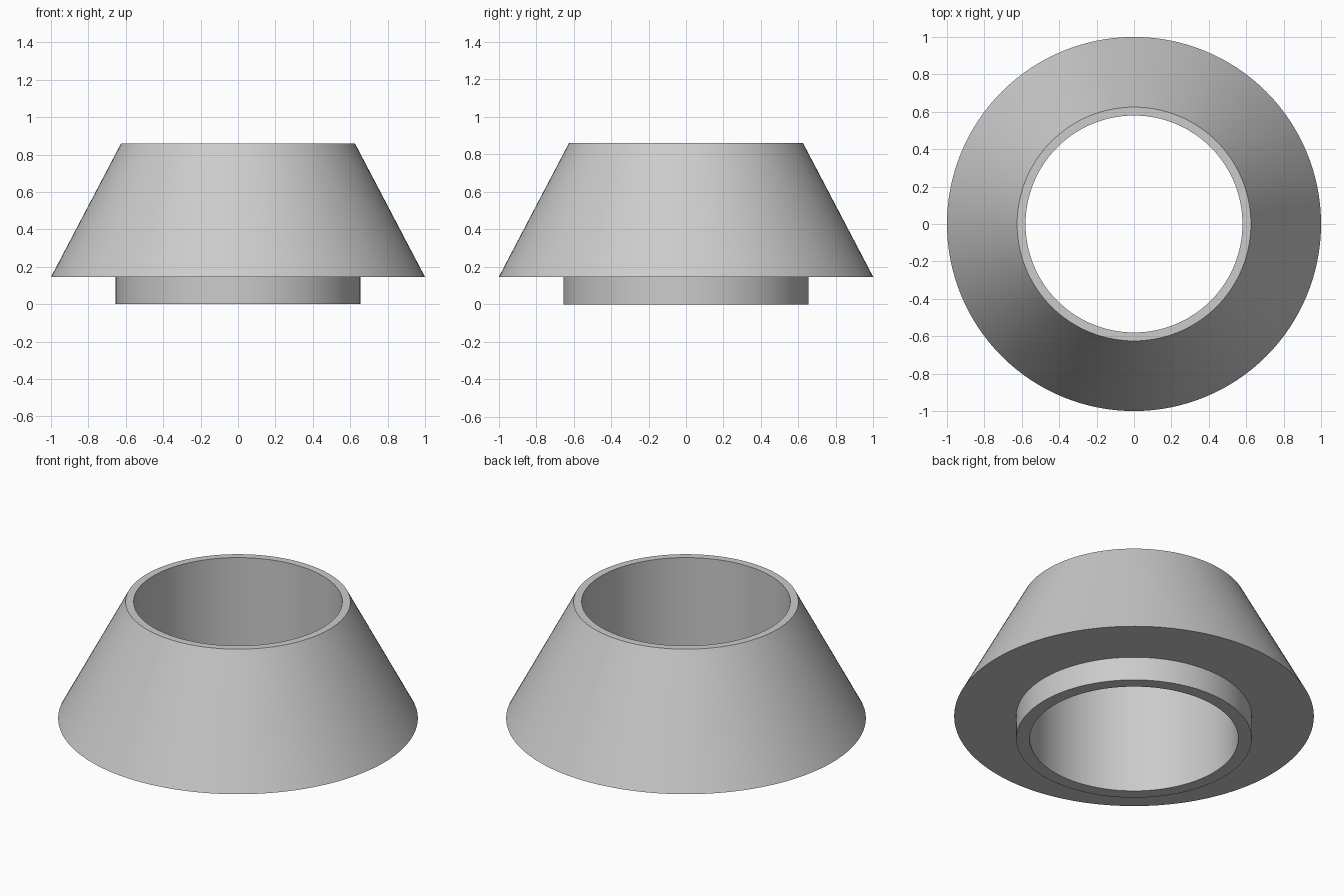
import bpy
import bmesh
from math import cos, sin, tau

SEGMENTS = 128

cube = bpy.data.objects.get("Cube")
if cube:
    bpy.data.objects.remove(cube, do_unlink=True)

grey = bpy.data.materials.new("light grey")
grey.use_nodes = True
colour = (0.6, 0.6, 0.6, 1)
grey.diffuse_color = colour
grey.node_tree.nodes["Principled BSDF"].inputs["Base Color"].default_value = colour


def lathe(name, profile):
    """Turn a closed (radius, height) profile around the z axis."""
    bm = bmesh.new()
    rings = [[bm.verts.new((r * cos(tau * i / SEGMENTS), r * sin(tau * i / SEGMENTS), z))
              for i in range(SEGMENTS)] for r, z in profile]
    for a, b in zip(rings, rings[1:] + rings[:1]):
        for i in range(SEGMENTS):
            j = (i + 1) % SEGMENTS
            bm.faces.new((a[i], a[j], b[j], b[i]))
    bmesh.ops.recalc_face_normals(bm, faces=bm.faces)
    mesh = bpy.data.meshes.new(name)
    bm.to_mesh(mesh)
    bm.free()
    mesh.materials.append(grey)
    obj = bpy.data.objects.new(name, mesh)
    bpy.context.collection.objects.link(obj)
    bpy.ops.object.select_all(action="DESELECT")
    obj.select_set(True)
    bpy.context.view_layer.objects.active = obj
    bpy.ops.object.shade_smooth_by_angle(angle=0.5)
    return obj


# Hollow cone with a short collar below: bore, collar, flat underside, slope, rim
lathe("conical_collar", [
    (0.58, 0), (0.655, 0), (0.655, 0.145),
    (1, 0.145), (0.625, 0.86), (0.58, 0.86),
])
